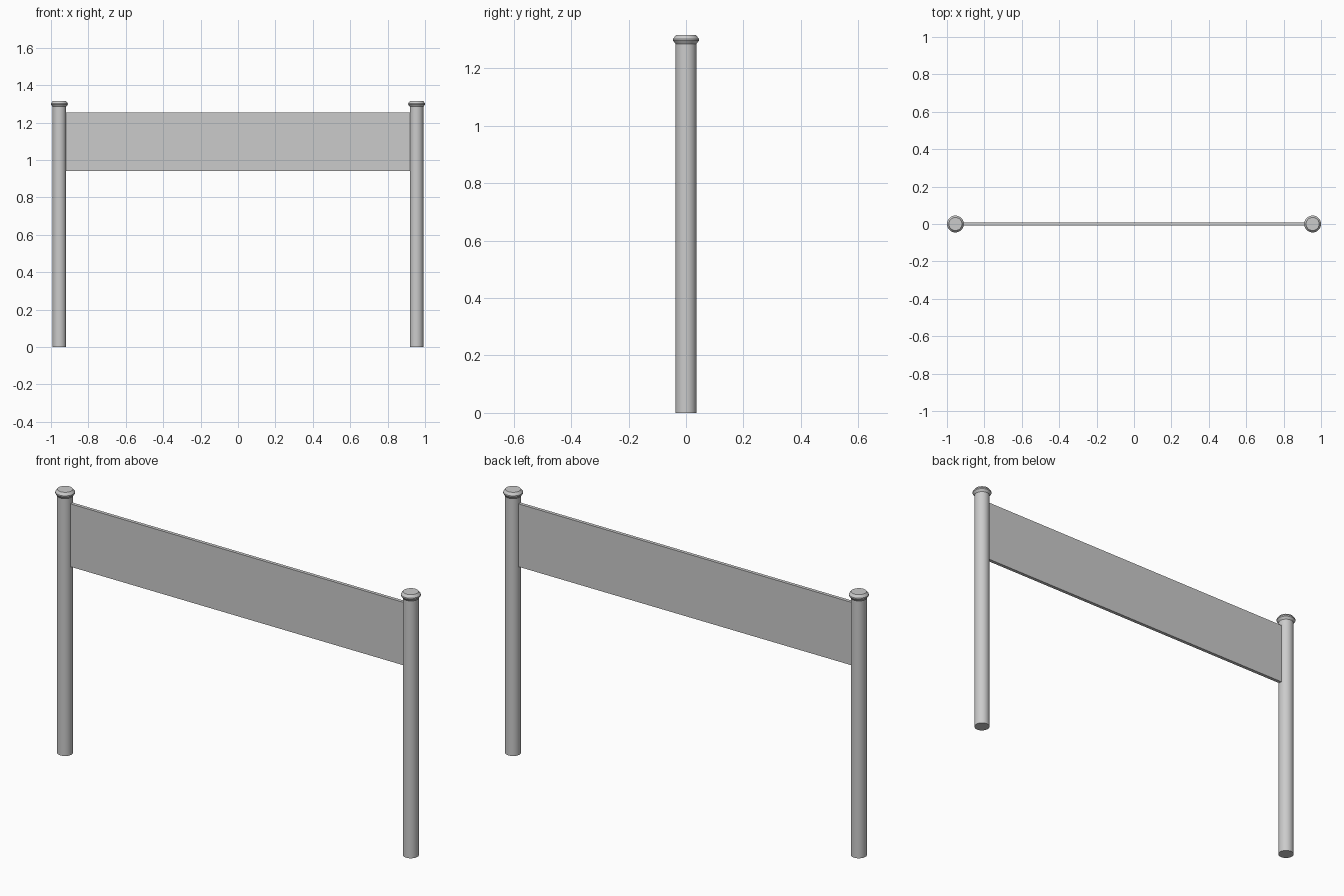
import bpy
import bmesh
import math

cube = bpy.data.objects.get("Cube")
if cube:
    bpy.data.objects.remove(cube, do_unlink=True)

grey = bpy.data.materials.new("plain grey")
grey.use_nodes = True
colour = (0.6, 0.6, 0.6, 1)
grey.diffuse_color = colour
grey.node_tree.nodes["Principled BSDF"].inputs["Base Color"].default_value = colour


def finish(name, bm):
    bmesh.ops.recalc_face_normals(bm, faces=bm.faces)
    mesh = bpy.data.meshes.new(name)
    bm.to_mesh(mesh)
    bm.free()
    mesh.materials.append(grey)
    obj = bpy.data.objects.new(name, mesh)
    bpy.context.collection.objects.link(obj)
    return obj


def turned(name, profile, x, sides=32):
    """Closed round part from (radius, height) pairs."""
    bm = bmesh.new()
    rings = [[bm.verts.new((x + r * math.cos(math.tau * i / sides),
                            r * math.sin(math.tau * i / sides), z))
              for i in range(sides)] for r, z in profile]
    for low, high in zip(rings, rings[1:]):
        for i in range(sides):
            j = (i + 1) % sides
            bm.faces.new((low[i], low[j], high[j], high[i]))
    bm.faces.new(rings[0][::-1])
    bm.faces.new(rings[-1])
    obj = finish(name, bm)
    bpy.ops.object.select_all(action="DESELECT")
    obj.select_set(True)
    bpy.context.view_layer.objects.active = obj
    bpy.ops.object.shade_smooth_by_angle(angle=math.radians(25))
    return obj


# Posts with flared caps
for side, x in (("left", 0.955), ("right", -0.955)):
    turned(side + "_post", [(0.0365, 0), (0.0365, 1.287)], x)
    turned(side + "_cap", [(0.0365, 1.285), (0.045, 1.297),
                           (0.045, 1.303), (0.035, 1.316)], x)

# Flat panel between the posts
bm = bmesh.new()
bmesh.ops.create_cube(bm, size=1)
bmesh.ops.scale(bm, vec=(1.86, 0.017, 0.314), verts=bm.verts)
bmesh.ops.translate(bm, vec=(0, 0, 1.098), verts=bm.verts)
finish("panel", bm)
